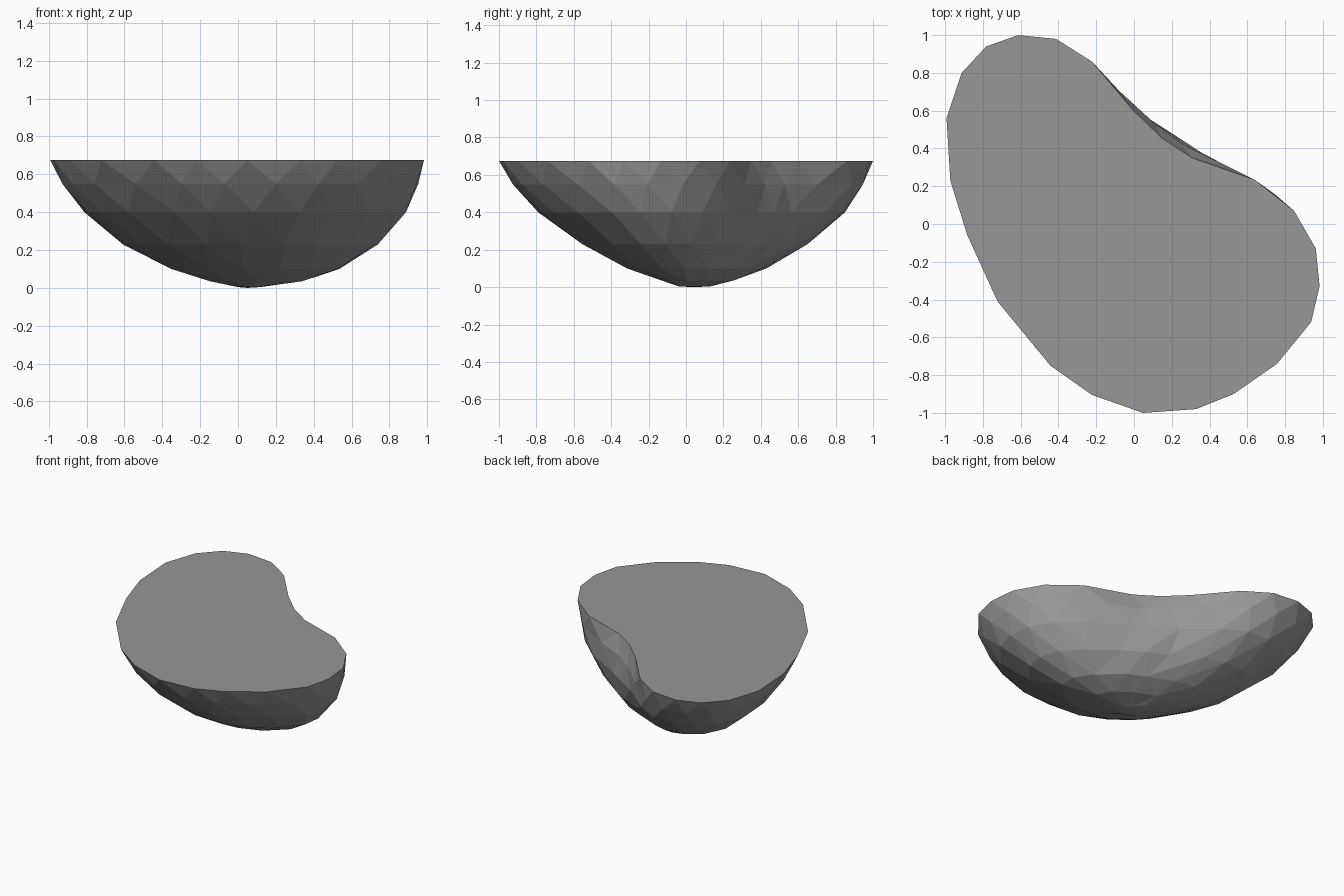
import bpy, bmesh, math
from mathutils import Vector

if "Cube" in bpy.data.objects:
    bpy.data.objects.remove(bpy.data.objects["Cube"])

# Kidney-shaped rim seen from above (anticlockwise from the rear lobe)
RIM = [Vector(p) for p in [
    (-.61, 1), (-.78, .94), (-.91, .80), (-.99, .56), (-.97, .23), (-.88, -.06),
    (-.72, -.41), (-.44, -.75), (-.22, -.905), (.05, -1), (.33, -.98), (.53, -.9),
    (.76, -.74), (.94, -.52), (.985, -.33), (.965, -.13), (.85, .07), (.64, .235),
    (.31, .35), (.15, .455), (0, .60), (-.22, .86), (-.41, .98)]]

# Levels: z, x min, x max, y min, y max, bulge of the hollow side, corners, shift
LEVELS = [
    (.675, -.99, .985, -1, 1, 0, 23, 0),
    (.55, -.925, .955, -.925, .945, .05, 23, .5),
    (.40, -.81, .89, -.79, .85, .085, 23, 0),
    (.23, -.61, .74, -.56, .65, .11, 20, .5),
    (.10, -.35, .54, -.32, .43, .10, 14, 0),
    (.035, -.15, .34, -.13, .26, .05, 9, .5),
    (.004, 0, .12, -.05, .13, .01, 6, 0),
]


def rim_point(t):
    """Smooth closed curve through the rim points, t in 0..1."""
    n = len(RIM)
    u = (t % 1) * n
    i = math.floor(u + 1e-6)
    f = u - i
    a, b, c, d = (RIM[(i + k) % n] for k in (-1, 0, 1, 2))
    return 0.5 * (2 * b + (c - a) * f + (2 * a - 5 * b + 4 * c - d) * f ** 2
                  + (3 * b - a - 3 * c + d) * f ** 3)


def make_ring(bm, z, x0, x1, y0, y1, bulge, n, shift):
    ring = []
    for i in range(n):
        p = rim_point((i + shift) / n)
        w = bulge * math.exp(-((p - Vector((.22, .42))).length / .4) ** 2)
        x = (x0 + x1) / 2 + p.x * (x1 - x0) / 1.975 + .6 * w
        y = (y0 + y1) / 2 + p.y * (y1 - y0) / 2 + .8 * w
        ring.append(bm.verts.new((x, y, z)))
    return ring


def stitch(bm, a, sa, b, sb):
    """Triangle strip between two rings with different corner counts."""
    i = j = 0
    while i < len(a) or j < len(b):
        ta, tb = (i + 1 + sa) / len(a), (j + 1 + sb) / len(b)
        p, q = a[i % len(a)], b[j % len(b)]
        if j >= len(b) or (i < len(a) and ta <= tb):
            bm.faces.new((p, a[(i + 1) % len(a)], q))
            i += 1
        else:
            bm.faces.new((p, b[(j + 1) % len(b)], q))
            j += 1


bm = bmesh.new()
rings = [make_ring(bm, *lv) for lv in LEVELS]

# Faceted underside
for k in range(len(rings) - 1):
    stitch(bm, rings[k], LEVELS[k][7], rings[k + 1], LEVELS[k + 1][7])
tip = bm.verts.new((.05, .04, 0))
last = rings[-1]
for i in range(len(last)):
    bm.faces.new((last[i], last[(i + 1) % len(last)], tip))

# Flat top
bm.faces.new(rings[0])
bmesh.ops.recalc_face_normals(bm, faces=bm.faces)

mesh = bpy.data.meshes.new("kidney_bowl_body")
bm.to_mesh(mesh)
bm.free()

# Dark grey
grey = bpy.data.materials.new("dark_grey")
grey.diffuse_color = (.31, .31, .31, 1)
grey.use_nodes = True
grey.node_tree.nodes["Principled BSDF"].inputs["Base Color"].default_value = grey.diffuse_color
mesh.materials.append(grey)
bpy.context.collection.objects.link(bpy.data.objects.new("kidney_bowl_body", mesh))
